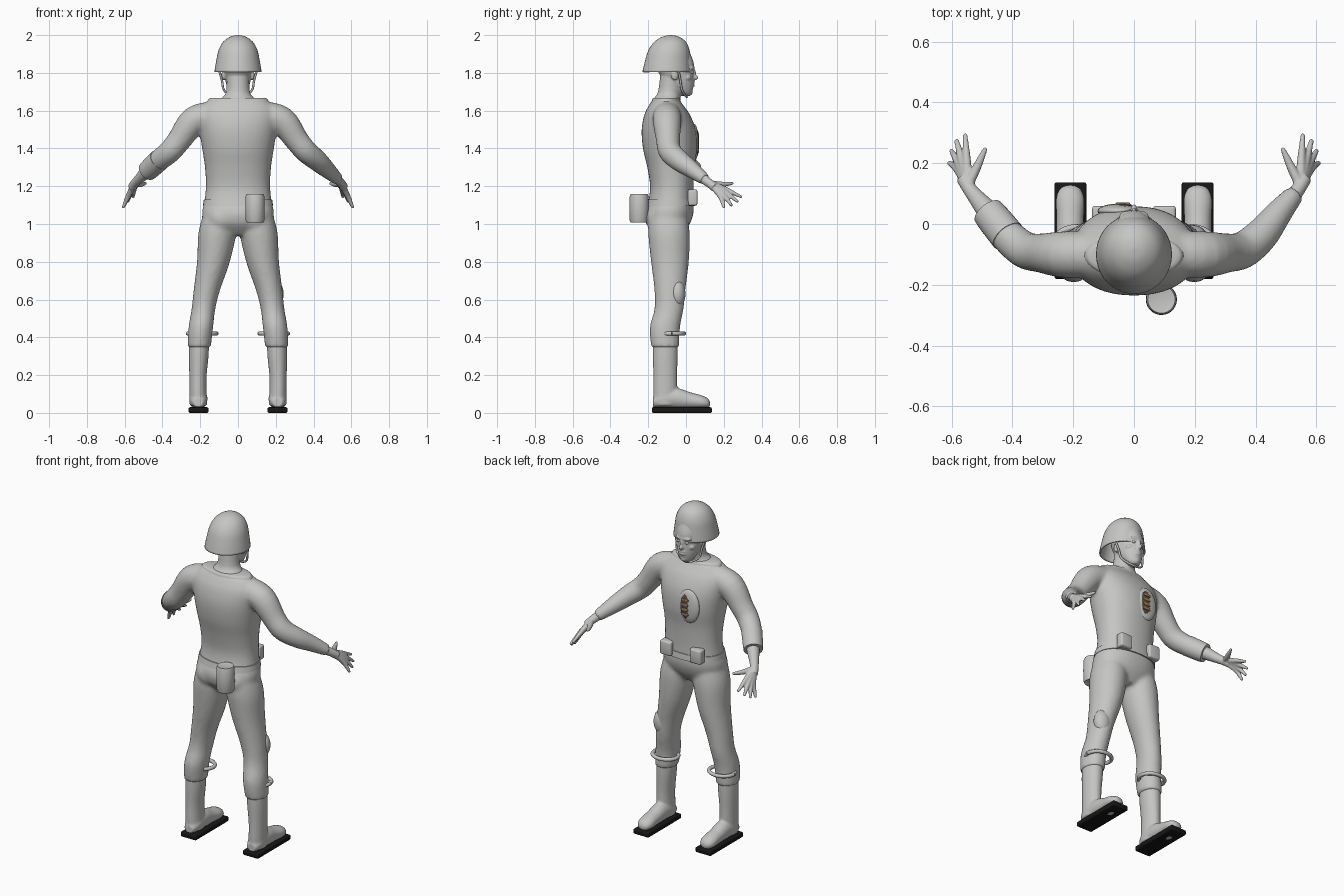
import bpy, bmesh, math
from mathutils import Vector, Matrix

if "Cube" in bpy.data.objects:
    bpy.data.objects.remove(bpy.data.objects["Cube"], do_unlink=True)


def material(name, r, g, b):
    mat = bpy.data.materials.new(name)
    mat.use_nodes = True
    mat.diffuse_color = (r, g, b, 1)
    mat.node_tree.nodes["Principled BSDF"].inputs["Base Color"].default_value = (r, g, b, 1)
    return mat


GREY = material("plain grey", .56, .56, .55)
BLACK = material("sole black", .008, .008, .008)
BROWN = material("dark brown", .10, .07, .045)
TAN = material("rib tan", .42, .25, .12)


def spline(rows, steps):
    """Smooth the rows with a Catmull-Rom curve."""
    out = []
    last = len(rows) - 1
    for i in range(last):
        quad = [rows[min(max(i + k, 0), last)] for k in (-1, 0, 1, 2)]
        for s in range(steps):
            t = s / steps
            out.append([.5 * (2 * b + (c - a) * t + (2 * a - 5 * b + 4 * c - d) * t * t
                              + (3 * b - a - 3 * c + d) * t ** 3) for a, b, c, d in zip(*quad)])
    return out + [list(rows[-1])]


def loft(bm, rows, plane=None, side=1, caps=(True, True), sides=28, power=1, steps=4):
    """Skin elliptical rings; rows hold centre and radii, plane None means across the path."""
    pts = spline(rows, steps)
    centres = [Vector((side * p[0], p[1], p[2])) for p in pts]
    ref = Vector((side, .2, 1))
    rings = []
    for i, p in enumerate(pts):
        if plane:
            u, v = Vector((1, 0, 0)), Vector(plane)
        else:
            tangent = centres[min(i + 1, len(pts) - 1)] - centres[max(i - 1, 0)]
            u = tangent.cross(ref).normalized()
            v = tangent.cross(u).normalized()
        ring = []
        for k in range(sides):
            angle = math.tau * k / sides
            c, s = (math.copysign(abs(f) ** power, f) for f in (math.cos(angle), math.sin(angle)))
            ring.append(bm.verts.new(centres[i] + u * c * p[3] + v * s * p[-1]))
        rings.append(ring)
    for low, high in zip(rings, rings[1:]):
        for k in range(sides):
            n = (k + 1) % sides
            bm.faces.new((low[k], low[n], high[n], high[k]))
    for wanted, ring in zip(caps, (rings[0], rings[-1])):
        if wanted:
            bm.faces.new(ring)


def finish(bm, name, mat, voxel=0, smooth=4):
    bmesh.ops.recalc_face_normals(bm, faces=bm.faces[:])
    mesh = bpy.data.meshes.new(name)
    bm.to_mesh(mesh)
    bm.free()
    mesh.materials.append(mat)
    obj = bpy.data.objects.new(name, mesh)
    bpy.context.collection.objects.link(obj)
    if voxel:
        fuse = obj.modifiers.new("fuse", "REMESH")
        fuse.mode, fuse.voxel_size, fuse.use_smooth_shade = "VOXEL", voxel, True
        relax = obj.modifiers.new("relax", "SMOOTH")
        relax.iterations = smooth
    bpy.ops.object.select_all(action="DESELECT")
    obj.select_set(True)
    bpy.context.view_layer.objects.active = obj
    bpy.ops.object.shade_smooth_by_angle(angle=math.radians(40))
    return obj


def part(name, rows, mat=GREY, **options):
    bm = bmesh.new()
    loft(bm, rows, **options)
    return finish(bm, name, mat)


def add_ball(bm, centre, radii):
    place = Matrix.Translation(centre) @ Matrix.Diagonal((*radii, 1))
    bmesh.ops.create_uvsphere(bm, u_segments=24, v_segments=14, radius=1, matrix=place)


def ball(name, centre, radii, mat=GREY):
    bm = bmesh.new()
    add_ball(bm, centre, radii)
    return finish(bm, name, mat)


def box(name, centre, size, mat=GREY, bevel=.01):
    bm = bmesh.new()
    place = Matrix.Translation(centre) @ Matrix.Diagonal((*size, 1))
    bmesh.ops.create_cube(bm, size=1, matrix=place)
    bmesh.ops.bevel(bm, geom=bm.edges[:], offset=bevel, segments=3, profile=.5, affect="EDGES")
    return finish(bm, name, mat)


FLAT, UPRIGHT = (0, 1, 0), (0, 0, 1)
SIDES = (("left", 1), ("right", -1))

# Clothed body: torso, sleeves and trouser legs fused together
torso = [(0, -.09, .94, .08, .07), (0, -.095, 1, .175, .115), (0, -.09, 1.06, .19, .13),
         (0, -.08, 1.12, .178, .12), (0, -.075, 1.2, .17, .115), (0, -.08, 1.3, .175, .125),
         (0, -.085, 1.4, .19, .143), (0, -.092, 1.5, .205, .143), (0, -.1, 1.58, .21, .12),
         (0, -.105, 1.63, .185, .09), (0, -.105, 1.665, .14, .065)]
sleeve = [(.14, -.1, 1.575, .075), (.235, -.1, 1.545, .076), (.31, -.095, 1.445, .064),
          (.36, -.085, 1.385, .061), (.42, -.035, 1.335, .056), (.475, .035, 1.285, .045),
          (.53, .1, 1.235, .032)]
leg = [(.1, -.095, 1.05, .085, .1), (.11, -.09, .95, .1, .11), (.13, -.085, .8, .087, .1),
       (.165, -.085, .65, .07, .082), (.183, -.09, .55, .063, .077),
       (.197, -.112, .45, .065, .08), (.205, -.11, .345, .061, .074)]
body = bmesh.new()
loft(body, torso, plane=FLAT, power=.9, sides=40)
for label, s in SIDES:
    loft(body, sleeve if s > 0 else sleeve[:-1], side=s)
    loft(body, leg, plane=FLAT, side=s)
    add_ball(body, (s * .085, -.13, 1.03), (.085, .085, .085))
finish(body, "clothed_body", GREY, voxel=.011, smooth=5)

# Bare forearms with spread fingers
wrist = (.547, .125, 1.215)
forearm = [(.43, -.025, 1.325, .04), (.475, .035, 1.285, .037), (.525, .095, 1.237, .026),
           (*wrist, .023), (.56, .15, 1.195, .024)]
fingers = [((.515, .19, 1.21), (.49, .245, 1.215)), ((.55, .205, 1.185), (.555, .29, 1.145)),
           ((.565, .205, 1.17), (.583, .272, 1.12)), ((.575, .195, 1.158), (.6, .24, 1.1)),
           ((.58, .18, 1.15), (.607, .2, 1.09))]
for label, s in SIDES:
    hand = bmesh.new()
    loft(hand, forearm, side=s)
    for knuckle, tip in fingers:
        loft(hand, [(*wrist, .017), (*knuckle, .0145), (*tip, .008)], side=s, sides=12)
        add_ball(hand, (s * tip[0], *tip[1:]), (.008, .008, .008))
    finish(hand, label + "_forearm_and_hand", GREY, voxel=.0045, smooth=3)

# Rolled cuff on the short sleeve
part("rolled_cuff", [(.415, -.04, 1.34, .058), (.46, .015, 1.298, .056), (.48, .04, 1.28, .053)],
     side=-1)

# Boots, soles and leg straps
shaft = [(.205, -.11, .4, .053, .066), (.208, -.11, .3, .052, .066), (.212, -.11, .2, .046, .063),
         (.212, -.11, .12, .045, .064), (.21, -.11, .04, .047, .064)]
shoe = [(.21, -.175, .055, .028, .025), (.21, -.13, .072, .047, .047), (.21, -.05, .077, .047, .055),
        (.21, .02, .066, .045, .044), (.21, .08, .058, .047, .036), (.21, .115, .052, .035, .026),
        (.21, .128, .048, .012, .01)]
for label, s in SIDES:
    boot = bmesh.new()
    loft(boot, shaft, plane=FLAT, side=s)
    loft(boot, shoe, plane=UPRIGHT, side=s)
    finish(boot, label + "_boot", GREY, voxel=.007, smooth=3)
    box(label + "_sole", (s * .209, -.022, .015), (.105, .318, .03), BLACK, bevel=.008)
    ball(label + "_sole_worn_patch", (s * .209, .05, .001), (.018, .028, .0015))
    ring = [(.19 + .076 * math.cos(a), -.075 + .064 * math.sin(a), .42, .011)
            for a in (math.tau * k / 12 for k in range(13))]
    part(label + "_leg_strap", ring, side=s, sides=10, steps=2)
ball("knee_patch", (.19, -.045, .63), (.052, .042, .075))

# Neck and head
neck = [(0, -.1, 1.6, .12, .075), (0, -.1, 1.66, .09, .07), (0, -.088, 1.7, .063, .06),
        (0, -.075, 1.8, .06, .06)]
skull = [(0, .0, 1.678, .022, .022), (0, -.008, 1.695, .042, .04), (0, -.03, 1.74, .062, .07),
         (0, -.052, 1.8, .073, .093), (0, -.06, 1.85, .077, .102), (0, -.07, 1.91, .07, .09)]
head = bmesh.new()
loft(head, neck, plane=FLAT)
loft(head, skull, plane=FLAT)
add_ball(head, (0, .042, 1.775), (.012, .023, .016))
add_ball(head, (0, .04, 1.797), (.009, .014, .025))
add_ball(head, (0, .028, 1.826), (.05, .018, .012))
add_ball(head, (0, .02, 1.697), (.022, .016, .015))
for z in (1.733, 1.748):
    add_ball(head, (0, .034, z), (.024, .013, .006))
for label, s in SIDES:
    add_ball(head, (s * .077, -.06, 1.79), (.01, .02, .03))
    add_ball(head, (s * .04, .005, 1.775), (.022, .022, .018))
finish(head, "head_and_neck", GREY, voxel=.005, smooth=2)
for label, s in SIDES:
    ball(label + "_eye", (s * .028, .03, 1.803), (.011, .01, .008))
    strap = [(.1, -.04, 1.812, .006), (.085, -.03, 1.76, .006), (.075, -.022, 1.71, .006),
             (.04, -.005, 1.682, .006), (0, .005, 1.672, .006)]
    part(label + "_chin_strap", strap, side=s, sides=10)

# Open helmet shell
helmet = part("helmet", [(0, -.1, 1.805, .125, .131), (0, -.096, 1.86, .116, .122),
                         (0, -.09, 1.92, .103, .109), (0, -.084, 1.965, .078, .083),
                         (0, -.081, 1.992, .04, .043), (0, -.08, 2, .004, .004)],
              plane=FLAT, sides=40, caps=(False, True))
shell = helmet.modifiers.new("shell", "SOLIDIFY")
shell.thickness, shell.offset = .008, -1

# Collar, belt and pouches
part("collar", [(0, -.105, 1.645, .165, .078), (0, -.105, 1.662, .155, .072),
                (0, -.105, 1.668, .14, .064)], plane=FLAT, sides=36)
part("belt", [(0, -.082, 1.095, .186, .13), (0, -.08, 1.13, .181, .124)],
     plane=FLAT, power=.9, sides=40)
part("canister", [(.09, -.248, 1.01, .04, .04), (.09, -.248, 1.02, .05, .05),
                  (.09, -.248, 1.145, .05, .05), (.09, -.248, 1.157, .04, .04)],
     plane=FLAT, steps=2)
for label, s in SIDES:
    box(label + "_belt_pouch", (s * .1, .035, 1.14), (.075, .05, .085))

# Torn chest opening with ribs
ball("torn_cloth", (-.05, .043, 1.43), (.07, .024, .1))
ball("chest_hole", (-.037, .058, 1.43), (.033, .011, .072), BROWN)
for k in range(4):
    box("rib", (-.037, .066, 1.386 + .029 * k), (.048, .008, .014), TAN, bevel=.003)
